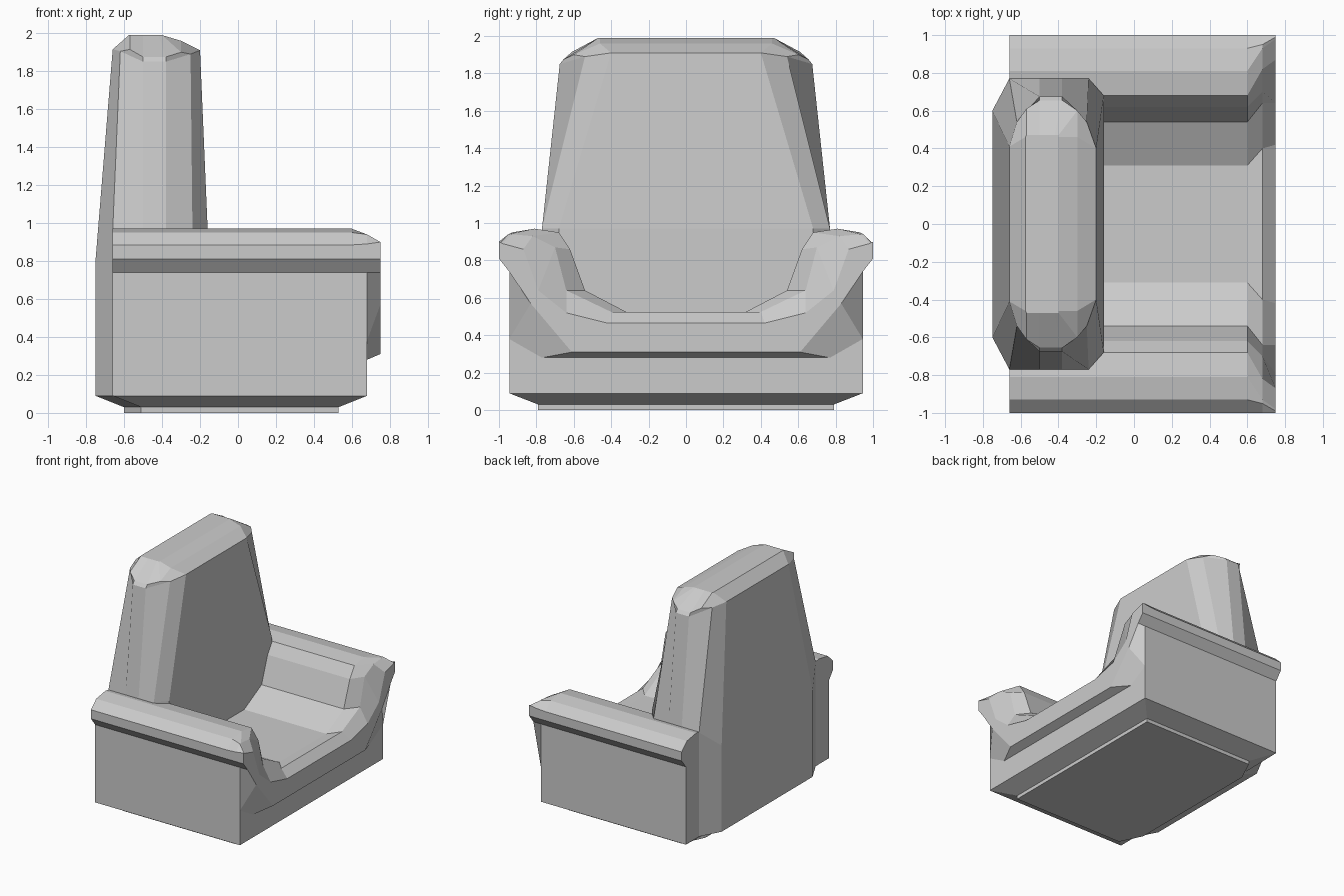
import bpy, bmesh


def loft(name, rings):
    """Skin half rings (y > 0), mirrored across y = 0, and cap both ends."""
    bm = bmesh.new()
    loops = []
    for half in rings:
        full = half + [(x, -y, z) for x, y, z in reversed(half)]
        loops.append([bm.verts.new(p) for p in full])
    n = len(loops[0])
    for a, b in zip(loops, loops[1:]):
        for i in range(n):
            j = (i + 1) % n
            bm.faces.new((a[i], a[j], b[j], b[i]))
    bm.faces.new(loops[0][::-1])
    bm.faces.new(loops[-1])
    bmesh.ops.remove_doubles(bm, verts=bm.verts, dist=1e-5)
    bmesh.ops.recalc_face_normals(bm, faces=bm.faces)
    mesh = bpy.data.meshes.new(name)
    bm.to_mesh(mesh)
    bm.free()
    obj = bpy.data.objects.new(name, mesh)
    bpy.context.collection.objects.link(obj)
    return obj


def at_x(x, pts):
    return [(x, y, z) for y, z in pts]


def at_z(z, pts):
    return [(x, y, z) for x, y in pts]


# plinth touching the floor
foot = [(-0.60, 0.60), (-0.51, 0.79), (0.53, 0.79)]
loft("plinth", [at_z(0, foot), at_z(0.035, foot)])

# lower body with its slanted underside
under = [(-0.60, 0.60), (-0.51, 0.79), (0.53, 0.79)]
body = [(-0.66, 0.77), (-0.66, 0.945), (0.68, 0.945)]
loft("lower_body", [at_z(0.03, under), at_z(0.09, body), at_z(0.38, body)])

# seat and arms: one cross-section swept along x, flaring at the front
section = [(0.77, 0.28), (0.945, 0.38), (0.945, 0.74), (1.0, 0.81), (1.0, 0.885),
           (0.93, 0.95), (0.81, 0.97), (0.68, 0.95), (0.62, 0.86), (0.54, 0.64),
           (0.31, 0.52)]
flare = section[:4] + [(1.0, 0.89), (0.95, 0.94), (0.93, 0.94), (0.82, 0.93),
                       (0.70, 0.87), (0.64, 0.64), (0.40, 0.525)]
lip = [(0.61, 0.31), (0.83, 0.57), (0.945, 0.74), (1.0, 0.81), (1.0, 0.90),
       (0.99, 0.895), (0.98, 0.89), (0.87, 0.86), (0.79, 0.64), (0.64, 0.52),
       (0.42, 0.465)]
loft("seat_and_arms", [at_x(-0.66, section), at_x(0.60, section),
                       at_x(0.68, flare), at_x(0.75, lip)])

# backrest: tapering column with a rounded top
hem = [(-0.60, 0.60), (-0.51, 0.77), (-0.48, 0.77), (-0.38, 0.77), (-0.24, 0.77), (-0.16, 0.68)]
plan = [(-0.75, 0.60), (-0.66, 0.77), (-0.50, 0.77), (-0.38, 0.77), (-0.24, 0.77), (-0.16, 0.68)]
waist = [(x, y, z) for (x, y), z in zip(plan, (0.81, 0.96, 0.97, 0.97, 0.97, 0.97))]
shoulder = [(-0.66, 0.41, 1.915), (-0.62, 0.54, 1.905), (-0.50, 0.675, 1.85),
            (-0.38, 0.675, 1.85), (-0.25, 0.54, 1.89), (-0.20, 0.40, 1.91)]
crown = [(-0.575, 0.46, 1.99), (-0.57, 0.61, 1.915), (-0.50, 0.655, 1.875),
         (-0.38, 0.655, 1.875), (-0.30, 0.60, 1.90), (-0.30, 0.46, 1.96)]
top = [(-0.575, 0.46, 1.99), (-0.57, 0.47, 1.99), (-0.50, 0.47, 1.99),
       (-0.42, 0.47, 1.99), (-0.40, 0.47, 1.99), (-0.40, 0.46, 1.99)]
loft("backrest", [at_z(0.03, hem), at_z(0.09, plan), waist, shoulder, crown, top])
